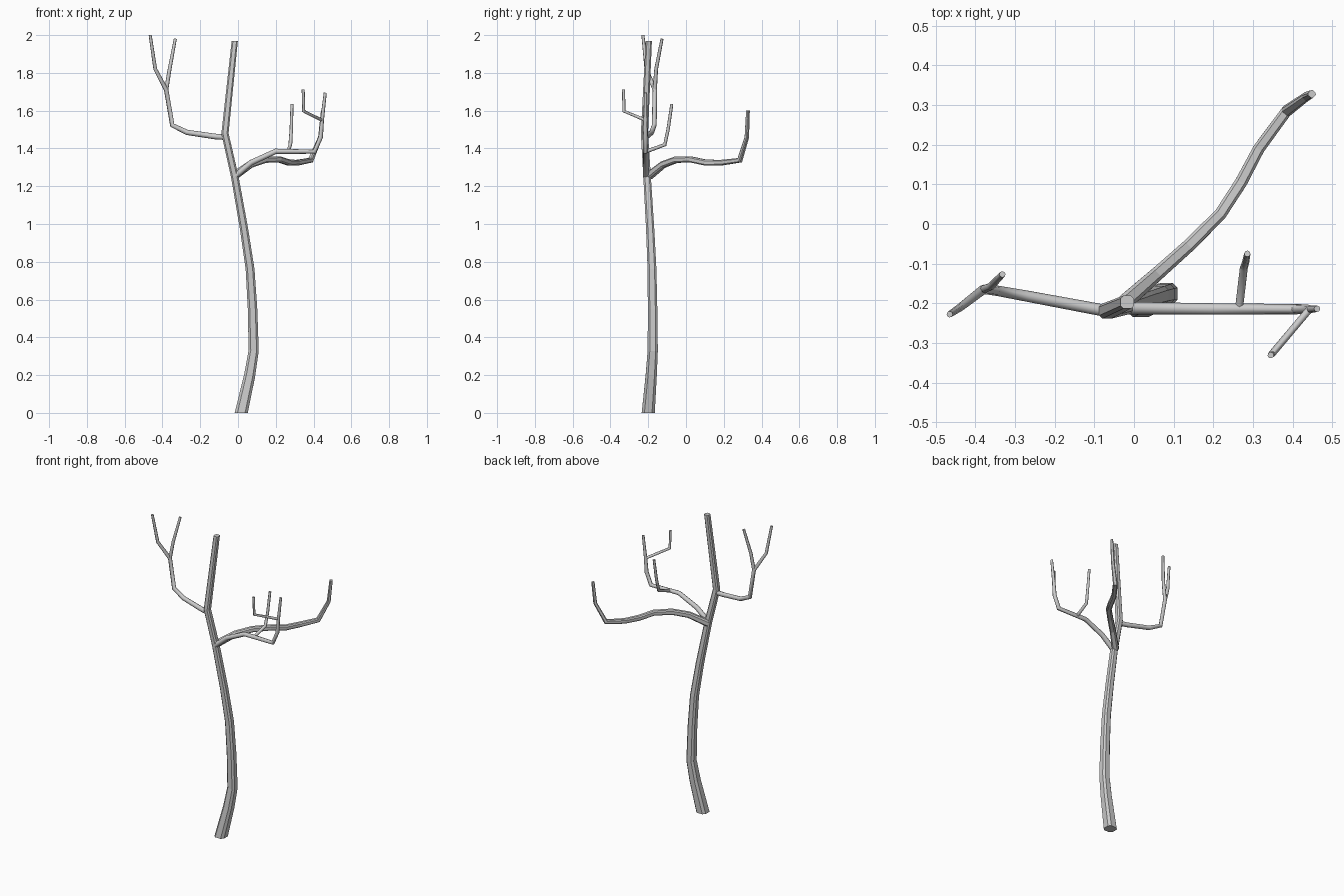
import bpy, bmesh, math
from mathutils import Vector

# Cross-sections as angles: squarish with chamfered corners, and round
CHAMFERED = [90 * q + d for q in range(4) for d in (-30, 30)]
ROUND = [45 * k for k in range(8)]


def limb(name, pts, section=ROUND, flat_ends=False):
    """Tapered tube through points (x, y, z, radius)."""
    bm = bmesh.new()
    P = [Vector(p[:3]) for p in pts]
    n, sides = len(P), len(section)
    rings, side, prev = [], None, None
    for i in range(n):
        a = (P[i] - P[i - 1]).normalized() if i else Vector()
        b = (P[i + 1] - P[i]).normalized() if i < n - 1 else Vector()
        t = (a + b).normalized()
        if flat_ends and i in (0, n - 1):
            t = Vector((0, 0, 1))
        # carry the cross-section along without twist
        if side is None:
            ref = Vector((1, 0, 0)) if abs(t.z) > 0.8 else Vector((0, 0, 1))
            side = (ref - t * ref.dot(t)).normalized()
        else:
            side = prev.rotation_difference(t) @ side
        prev = t
        up = t.cross(side)
        rings.append([bm.verts.new(P[i] + pts[i][3] * (side * math.cos(w) + up * math.sin(w)))
                      for w in map(math.radians, section)])
    for r, s in zip(rings, rings[1:]):
        for k in range(sides):
            j = (k + 1) % sides
            bm.faces.new((r[k], r[j], s[j], s[k])).smooth = section is ROUND
    bm.faces.new(rings[0][::-1])
    bm.faces.new(rings[-1])
    bmesh.ops.recalc_face_normals(bm, faces=bm.faces)
    # keep the end caps crisp
    for e in bm.edges:
        e.smooth = e.calc_face_angle(0) < math.radians(60)
    me = bpy.data.meshes.new(name)
    bm.to_mesh(me)
    bm.free()
    ob = bpy.data.objects.new(name, me)
    bpy.context.collection.objects.link(ob)
    return ob


# Trunk
limb("trunk", [
    (0.017, -0.20, 0, 0.040), (0.062, -0.184, 0.20, 0.034), (0.083, -0.176, 0.33, 0.031),
    (0.077, -0.177, 0.55, 0.029), (0.064, -0.18, 0.76, 0.027), (0.031, -0.19, 0.98, 0.025),
    (-0.017, -0.206, 1.25, 0.023), (-0.069, -0.22, 1.48, 0.022), (-0.017, -0.197, 1.97, 0.019)],
    CHAMFERED, flat_ends=True)

# Left branch and its fork
limb("left_branch", [
    (-0.067, -0.22, 1.46, 0.015), (-0.12, -0.21, 1.463, 0.015), (-0.27, -0.182, 1.485, 0.014),
    (-0.348, -0.168, 1.523, 0.013), (-0.38, -0.165, 1.71, 0.012),
    (-0.438, -0.21, 1.82, 0.010), (-0.465, -0.228, 2.0, 0.008)])
limb("left_twig", [
    (-0.38, -0.165, 1.71, 0.011), (-0.362, -0.158, 1.82, 0.010), (-0.332, -0.127, 1.98, 0.008)])

# Right branch and its twigs
limb("right_branch", [
    (-0.02, -0.212, 1.25, 0.016), (0.07, -0.213, 1.325, 0.015), (0.20, -0.214, 1.385, 0.014),
    (0.405, -0.215, 1.383, 0.013), (0.438, -0.215, 1.46, 0.012),
    (0.445, -0.215, 1.55, 0.010), (0.462, -0.214, 1.695, 0.008)])
limb("right_twig_back", [
    (0.265, -0.213, 1.383, 0.010), (0.277, -0.112, 1.42, 0.010),
    (0.282, -0.095, 1.50, 0.009), (0.286, -0.075, 1.635, 0.008)])
limb("right_twig_front", [
    (0.443, -0.215, 1.55, 0.009), (0.348, -0.328, 1.597, 0.009), (0.345, -0.331, 1.713, 0.008)])

# Long back branch
limb("back_branch", [
    (-0.02, -0.195, 1.255, 0.023), (0.065, -0.12, 1.315, 0.020), (0.14, -0.053, 1.34, 0.019),
    (0.218, 0.025, 1.342, 0.018), (0.27, 0.105, 1.325, 0.018), (0.315, 0.19, 1.325, 0.017),
    (0.385, 0.285, 1.338, 0.016), (0.436, 0.322, 1.46, 0.012), (0.449, 0.328, 1.60, 0.010)],
    CHAMFERED)
